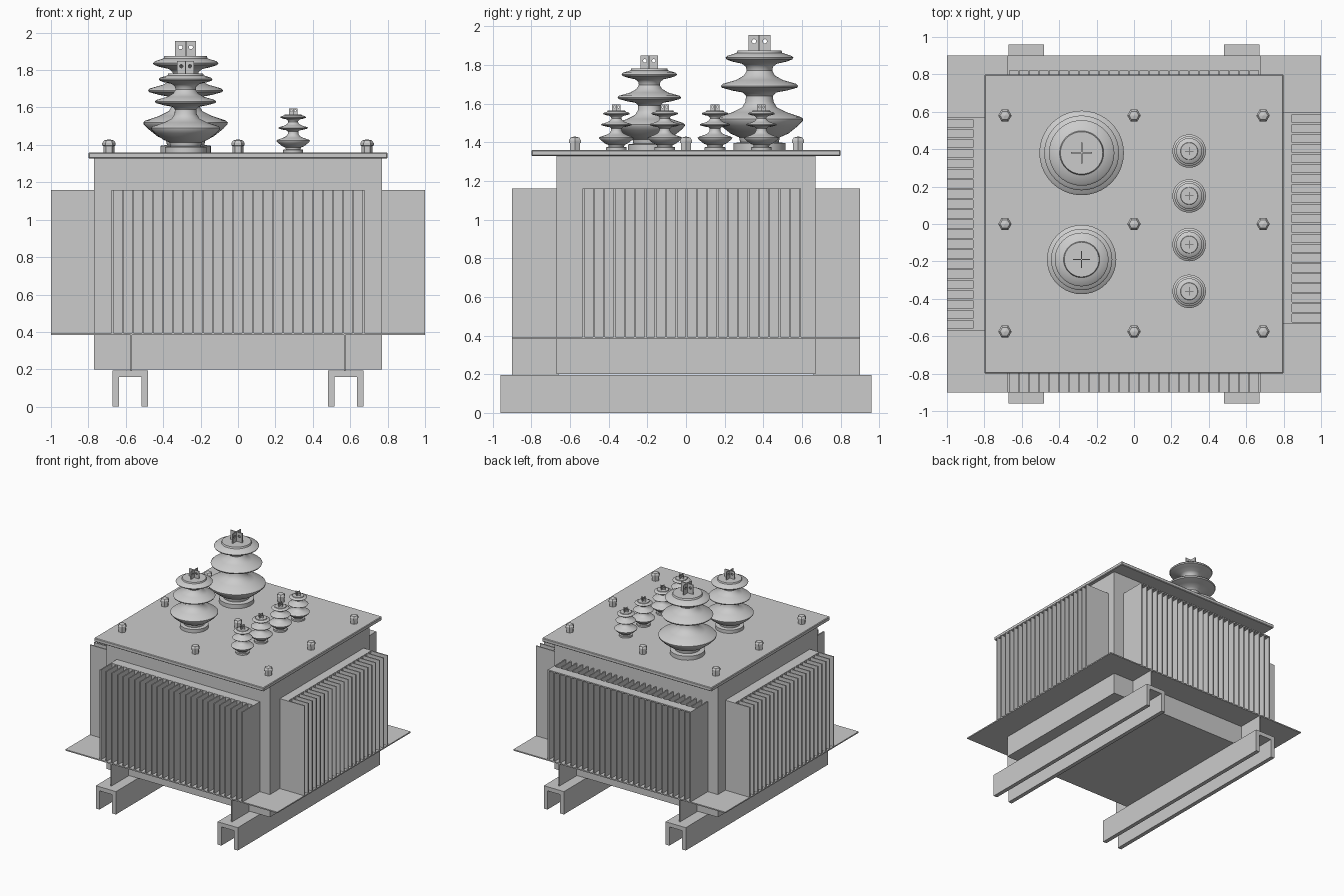
import bpy, bmesh, math
from mathutils import Matrix

old = bpy.data.objects.get("Cube")
if old:
    bpy.data.objects.remove(old, do_unlink=True)

grey = bpy.data.materials.new("plain grey")
grey.use_nodes = True
GREY = (0.6, 0.6, 0.6, 1)
grey.diffuse_color = GREY
grey.node_tree.nodes["Principled BSDF"].inputs["Base Color"].default_value = GREY


def finish(name, bm, smooth=False):
    bmesh.ops.recalc_face_normals(bm, faces=bm.faces[:])
    mesh = bpy.data.meshes.new(name)
    bm.to_mesh(mesh)
    bm.free()
    mesh.materials.append(grey)
    ob = bpy.data.objects.new(name, mesh)
    bpy.context.collection.objects.link(ob)
    if smooth:
        bpy.ops.object.select_all(action='DESELECT')
        ob.select_set(True)
        bpy.context.view_layer.objects.active = ob
        bpy.ops.object.shade_smooth_by_angle(angle=math.radians(40))
    return ob


def add_box(bm, x, y, z):
    """Box from (min, max) pairs."""
    size = Matrix.Diagonal((x[1] - x[0], y[1] - y[0], z[1] - z[0], 1))
    centre = Matrix.Translation((sum(x) / 2, sum(y) / 2, sum(z) / 2))
    bmesh.ops.create_cube(bm, size=1, matrix=centre @ size)


def box(name, x, y, z):
    bm = bmesh.new()
    add_box(bm, x, y, z)
    return finish(name, bm)


def add_lathe(bm, profile, steps):
    """Revolve (radius, height) points around z."""
    verts = [bm.verts.new((r, 0, z)) for r, z in profile]
    edges = [bm.edges.new(pair) for pair in zip(verts, verts[1:])]
    bmesh.ops.spin(bm, geom=verts + edges, cent=(0, 0, 0), axis=(0, 0, 1),
                   angle=math.tau, steps=steps)
    bmesh.ops.remove_doubles(bm, verts=bm.verts[:], dist=0.0005)


# Tank, lid and the thin skirt plate
LID = 1.36
FIN_Z = (0.39, 1.16)
box("tank", (-0.77, 0.77), (-0.67, 0.67), (0.2, 1.34))
lid = box("lid", (-0.8, 0.8), (-0.8, 0.8), (1.328, LID))
bevel = lid.modifiers.new("soft_edge", 'BEVEL')
bevel.width = 0.005
box("skirt_plate", (-1, 1), (-0.9, 0.9), (0.383, 0.393))


# Cooling panels: rows of thin upright fins
def fins(name, count, start, end, depth, along_x):
    bm = bmesh.new()
    for i in range(count):
        p = start + (end - start) * i / (count - 1)
        row = (p - 0.005, p + 0.005)
        if along_x:
            add_box(bm, row, depth, FIN_Z)
        else:
            add_box(bm, depth, row, FIN_Z)
    return finish(name, bm)


fins("front_fins", 26, -0.67, 0.67, (-0.9, -0.66), True)
fins("back_fins", 26, -0.67, 0.67, (0.66, 0.9), True)
fins("left_fins", 22, -0.53, 0.59, (0.76, 1.0), False)
fins("right_fins", 22, -0.565, 0.565, (-1.0, -0.76), False)
box("front_fin_base", (-0.675, 0.675), (-0.75, -0.66), FIN_Z)
box("left_fin_base", (0.76, 0.845), (-0.535, 0.595), FIN_Z)
box("right_fin_base", (-0.86, -0.76), (-0.57, 0.57), FIN_Z)
box("back_fin_cap", (-0.675, 0.675), (0.82, 0.9), (1.15, 1.16))

# Inverted channel rails with thin gussets up to the skirt
for side, label in ((1, "left"), (-1, "right")):
    bm = bmesh.new()
    outline = [(0.48, 0), (0.48, 0.195), (0.67, 0.195), (0.67, 0),
               (0.635, 0), (0.635, 0.16), (0.515, 0.16), (0.515, 0)]
    face = bm.faces.new([bm.verts.new((side * x, -0.96, z)) for x, z in outline])
    grown = bmesh.ops.extrude_face_region(bm, geom=[face])
    moved = [v for v in grown["geom"] if isinstance(v, bmesh.types.BMVert)]
    bmesh.ops.translate(bm, verts=moved, vec=(0, 1.92, 0))
    finish(label + "_rail", bm)
    x = side * 0.57
    for end, place in ((-1, "front"), (1, "back")):
        y = sorted((end * 0.66, end * 0.9))
        box(f"{place}_{label}_gusset", (x - 0.004, x + 0.004), y, (0.19, 0.385))

# Lid bolts: hexagonal body and domed cap
for x in (-0.69, 0, 0.69):
    for y in (-0.575, 0, 0.58):
        bm = bmesh.new()
        add_lathe(bm, [(0, 0), (0.03, 0), (0.03, 0.035), (0.036, 0.037),
                       (0.036, 0.05), (0.026, 0.064), (0, 0.07)], 6)
        finish("lid_bolt", bm).location = (x, y, LID)

# Ribbed insulators, full size; smaller ones are scaled
SHEDS = [(0, 0), (0.135, 0), (0.135, 0.035), (0.1, 0.04), (0.105, 0.065),
         (0.15, 0.085), (0.2, 0.125), (0.224, 0.15), (0.226, 0.16), (0.215, 0.17),
         (0.14, 0.195), (0.09, 0.22), (0.072, 0.25), (0.07, 0.28),
         (0.085, 0.297), (0.14, 0.307), (0.195, 0.322), (0.2, 0.332),
         (0.19, 0.342), (0.12, 0.362), (0.08, 0.385), (0.066, 0.41), (0.07, 0.43),
         (0.09, 0.446), (0.14, 0.457), (0.17, 0.468), (0.175, 0.477),
         (0.165, 0.487), (0.118, 0.502), (0.113, 0.515), (0, 0.515)]


def add_blade(bm, turn):
    """Upright terminal blade with two round holes."""
    first = len(bm.verts)
    t = 0.004
    for s in (-1, 1):
        hole = (s * 0.028, 0.562)
        angles = [math.tau * (i + 0.5) / 12 for i in range(12)]
        rings = []
        for y in (-t, t):
            inner, outer = [], []
            for a in angles:
                c, d = math.cos(a), math.sin(a)
                inner.append(bm.verts.new((hole[0] + 0.011 * c, y, hole[1] + 0.011 * d)))
                k = 1 / max(abs(c), abs(d))
                outer.append(bm.verts.new((hole[0] + 0.028 * k * c, y,
                                           0.552 + 0.043 * k * d)))
            rings.append((inner, outer))
        (i0, o0), (i1, o1) = rings
        for n in range(12):
            m = (n + 1) % 12
            for a, b in ((i0, o0), (o0, o1), (o1, i1), (i1, i0)):
                bm.faces.new((a[n], a[m], b[m], b[n]))
    bm.verts.ensure_lookup_table()
    bmesh.ops.rotate(bm, verts=bm.verts[first:], cent=(0, 0, 0),
                     matrix=Matrix.Rotation(turn, 3, 'Z'))


def insulator(name, x, y, scale):
    bm = bmesh.new()
    add_lathe(bm, SHEDS, 40)
    body = finish(name, bm, smooth=True)
    bm = bmesh.new()
    for turn in (0, math.pi / 2):
        add_blade(bm, turn)
    terminal = finish(name + "_terminal", bm)
    for ob in (body, terminal):
        ob.location = (x, y, LID)
        ob.scale = (scale,) * 3


insulator("large_insulator", -0.28, 0.38, 1)
insulator("medium_insulator", -0.28, -0.19, 0.82)
for y in (0.39, 0.15, -0.11, -0.36):
    insulator("small_insulator", 0.295, y, 0.395)
